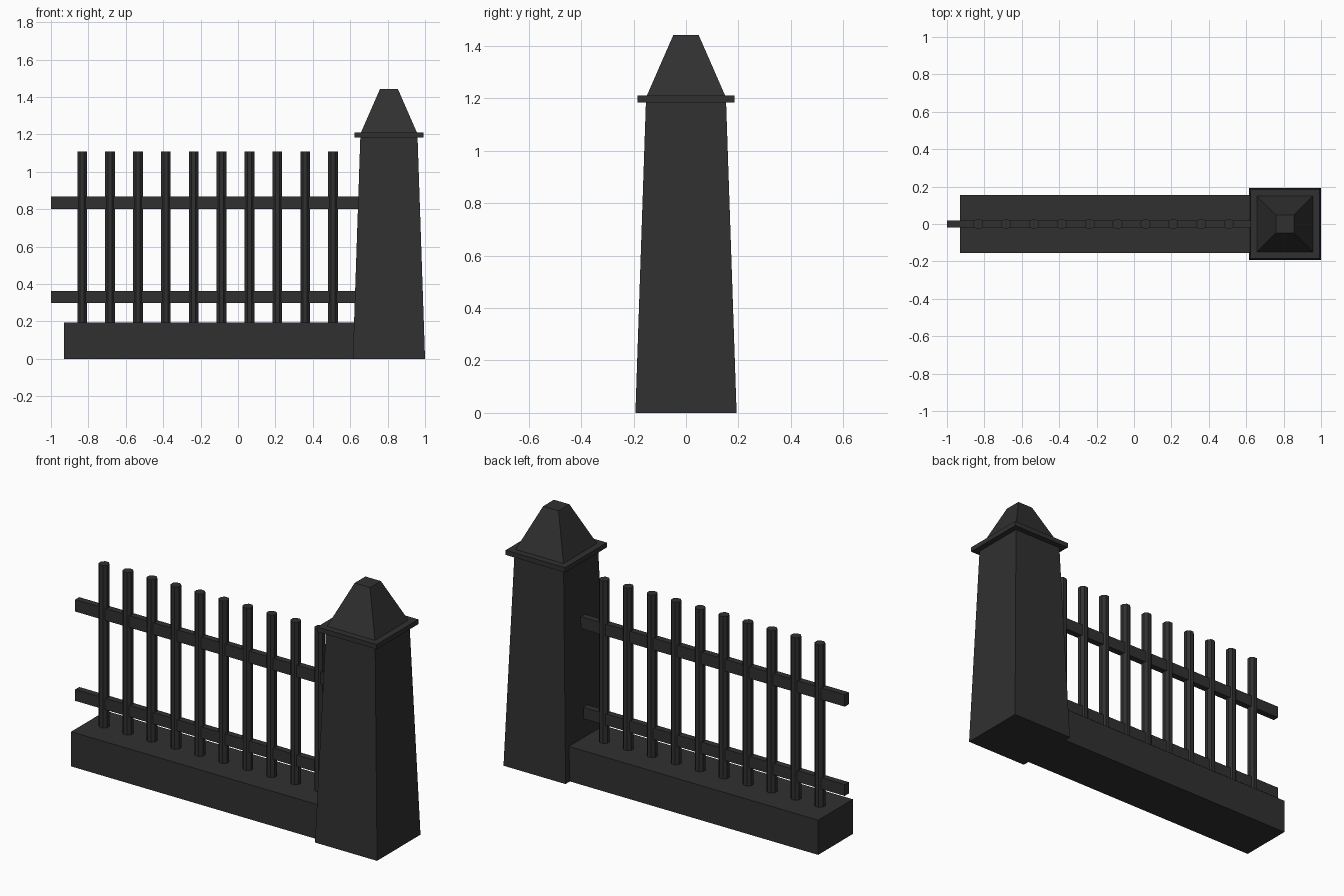
import bpy
import bmesh
import math

if "Cube" in bpy.data.objects:
    bpy.data.objects.remove(bpy.data.objects["Cube"])

iron = bpy.data.materials.new("charcoal")
iron.diffuse_color = (0.03, 0.03, 0.03, 1)
iron.use_nodes = True
iron.node_tree.nodes["Principled BSDF"].inputs["Base Color"].default_value = iron.diffuse_color


def finish(name, bm):
    bmesh.ops.recalc_face_normals(bm, faces=bm.faces)
    me = bpy.data.meshes.new(name)
    bm.to_mesh(me)
    bm.free()
    me.materials.append(iron)
    ob = bpy.data.objects.new(name, me)
    bpy.context.collection.objects.link(ob)
    return ob


def box(name, x0, x1, half_y, z0, z1):
    bm = bmesh.new()
    bmesh.ops.create_cube(bm, size=1)
    for v in bm.verts:
        v.co = ((x0 + x1) / 2 + v.co.x * (x1 - x0), v.co.y * 2 * half_y,
                (z0 + z1) / 2 + v.co.z * (z1 - z0))
    return finish(name, bm)


def frustum(name, cx, sides, r0, r1, z0, z1):
    # r0 / r1 are the distances from the axis to the flat sides
    k = 1 / math.cos(math.pi / sides)
    bm = bmesh.new()
    rings = []
    for r, z in ((r0, z0), (r1, z1)):
        angles = [2 * math.pi * (i + 0.5) / sides for i in range(sides)]
        rings.append([bm.verts.new((cx + r * k * math.cos(a), r * k * math.sin(a), z))
                      for a in angles])
    low, high = rings
    bm.faces.new(low[::-1])
    bm.faces.new(high)
    for i in range(sides):
        j = (i + 1) % sides
        bm.faces.new((low[i], low[j], high[j], high[i]))
    return finish(name, bm)


# stone pillar with collar and cap
PX = 0.807
frustum("pillar_shaft", PX, 4, 0.193, 0.153, 0.0, 1.184)
frustum("pillar_collar", PX, 4, 0.185, 0.185, 1.184, 1.211)
frustum("pillar_cap", PX, 4, 0.149, 0.048, 1.211, 1.442)

# low wall
box("low_wall", -0.93, 0.64, 0.154, 0.0, 0.195)

# rails
box("lower_rail", -1.0, 0.67, 0.018, 0.298, 0.362)
box("upper_rail", -1.0, 0.67, 0.018, 0.80, 0.867)

# pickets
for i in range(10):
    frustum(f"picket_{i + 1}", -0.833 + i * 0.149, 8, 0.026, 0.026, 0.19, 1.108)
